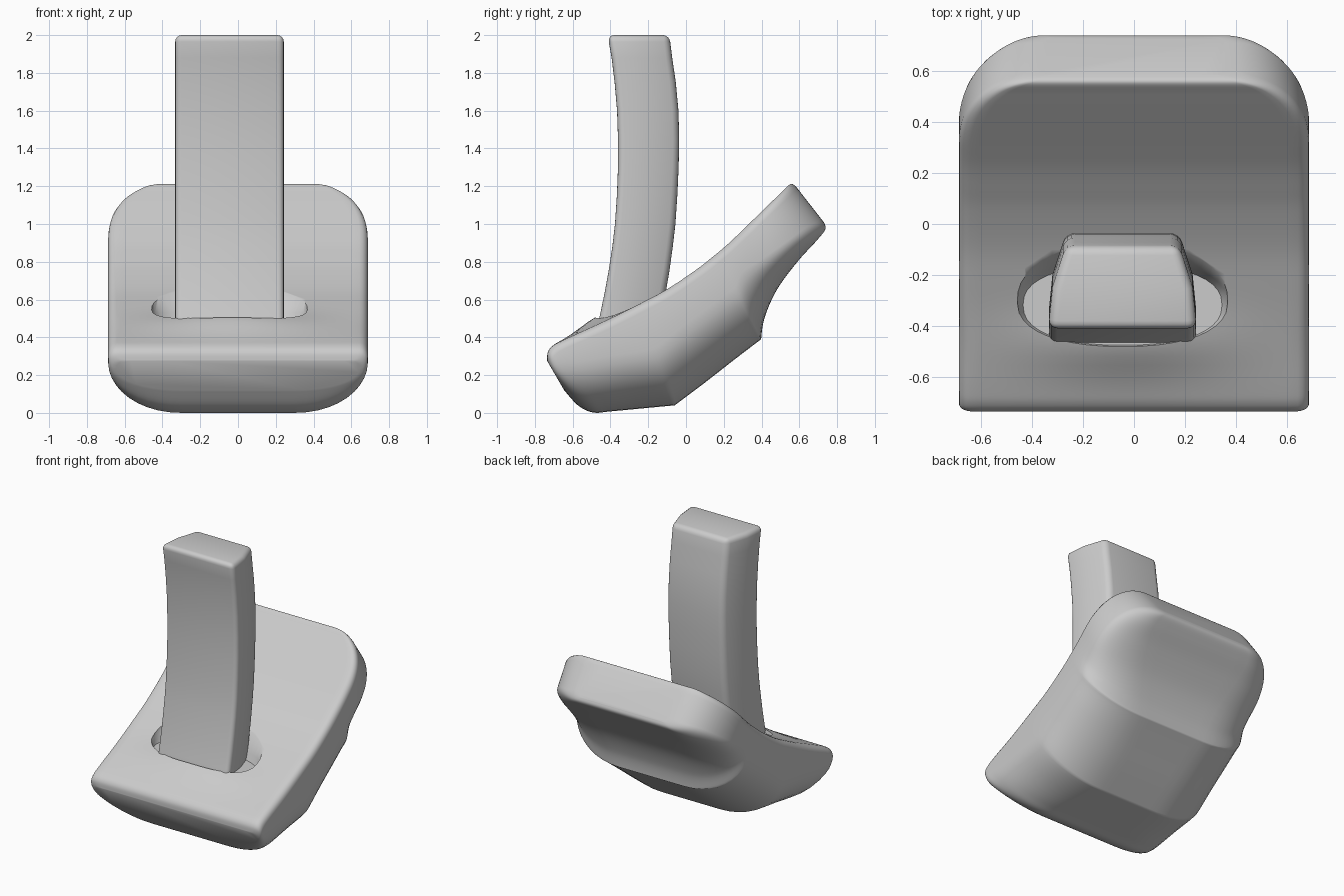
import bpy, bmesh
from math import sin, cos, pi, exp, radians, copysign
from mathutils import Vector

if "Cube" in bpy.data.objects:
    bpy.data.objects.remove(bpy.data.objects["Cube"])


def loft(name, rings):
    """Skin a list of equal closed rings and cap both ends."""
    bm = bmesh.new()
    rows = [[bm.verts.new(p) for p in ring] for ring in rings]
    n = len(rows[0])
    for a, b in zip(rows, rows[1:]):
        for i in range(n):
            j = (i + 1) % n
            bm.faces.new((a[i], a[j], b[j], b[i]))
    bm.faces.new(rows[0][::-1])
    bm.faces.new(rows[-1])
    bmesh.ops.recalc_face_normals(bm, faces=bm.faces[:])
    mesh = bpy.data.meshes.new(name)
    bm.to_mesh(mesh)
    bm.free()
    obj = bpy.data.objects.new(name, mesh)
    bpy.context.collection.objects.link(obj)
    return obj


def finish(obj, angle):
    """Apply modifiers and smooth the shading."""
    bpy.ops.object.select_all(action='DESELECT')
    obj.select_set(True)
    bpy.context.view_layer.objects.active = obj
    for mod in list(obj.modifiers):
        bpy.ops.object.modifier_apply(modifier=mod.name)
    bpy.ops.object.shade_smooth_by_angle(angle=radians(angle))


# Base stations: top y, z, bottom y, z, lower corner width and depth
STATIONS = [
    (-.735, .275, -.645, .12, .36, .13),
    (-.732, .32, -.57, .038, .38, .25),
    (-.705, .355, -.49, .002, .38, .31),
    (-.64, .39, -.40, .008, .39, .31),
    (-.45, .475, -.25, .022, .42, .31),
    (-.25, .575, -.06, .04, .45, .32),
    (-.10, .655, .10, .16, .45, .32),
    (.05, .755, .26, .285, .44, .31),
    (.14, .825, .398, .39, .42, .30),
    (.22, .892, .415, .50, .40, .27),
    (.30, .968, .48, .65, .36, .18),
    (.42, 1.085, .59, .80, .28, .12),
    (.51, 1.172, .69, .91, .18, .09),
    (.555, 1.212, .737, .97, .10, .06),
    (.585, 1.195, .733, 1.005, .06, .04),
]
CREASES = (5, 8)     # belly corners stay crisp
HALF, FILLET = .687, .045


def rounded(distance, length, start):
    """Half width growing along a full quarter curve away from an end."""
    d = min(distance / length, 1)
    return start + (HALF - start) * (1 - (1 - d) ** 2.2) ** (1 / 2.2)


def middle(s):
    return Vector((s[0] + s[2], s[1] + s[3])) / 2


def base_ring(s):
    top, bottom = Vector(s[0:2]), Vector(s[2:4])
    rx, rv = s[4], s[5]
    depth = (bottom - top).length
    down = (bottom - top) / depth
    mid = middle(s)
    w = min(rounded((mid - middle(STATIONS[-1])).length, .41, .36),
            rounded((mid - middle(STATIONS[0])).length, .07, .645))
    half = [((w - FILLET) * i / 18, 0) for i in range(1, 18)]
    for k in range(5):
        a = k / 4 * pi / 2
        half.append((w - FILLET * (1 - sin(a)), FILLET * (1 - cos(a))))
    for k in range(11):
        a = k / 10 * pi / 2
        half.append((w - rx * (1 - cos(a)), depth - rv * (1 - sin(a))))
    half += [((w - rx) * k / 4, depth) for k in (3, 2, 1)]
    outline = [(0, 0)] + half + [(0, depth)] + [(-u, v) for u, v in half[::-1]]
    ring = []
    for u, v in outline:
        p = top + down * v
        # raised lip in front of the socket
        lip = 0
        if v == 0:
            lip = .045 * exp(-((u + .04) / .38) ** 2 - ((p.x + .47) / .12) ** 2)
        ring.append((u, p.x, p.y + lip))
    return ring


def tangent(i):
    a = STATIONS[max(i - 1, 0)]
    b = STATIONS[min(i + 1, len(STATIONS) - 1)]
    t = [(q - p) / 2 for p, q in zip(a, b)]
    if i in CREASES:
        t[2:4] = 0, 0
    return t


def between(i, t):
    """Smooth blend from station i to the next one."""
    h = t * t * (3 - 2 * t)
    m, n = t * (1 - t) ** 2, t * t * (t - 1)
    return [p + (q - p) * h + a * m + b * n for p, q, a, b in
            zip(STATIONS[i], STATIONS[i + 1], tangent(i), tangent(i + 1))]


STEPS = 6
rings = [base_ring(between(i, k / STEPS))
         for i in range(len(STATIONS) - 1) for k in range(STEPS)]
rings.append(base_ring(STATIONS[-1]))
base = loft("base", rings)


def oval(a, radius):
    """One coordinate of a slightly squared ellipse."""
    return radius * copysign(abs(a) ** .85, a)


# Oval socket: level floor, steep front wall, sloping back wall
SOCKET = [(.48, -.475, -.16, .39), (.53, -.486, -.14, .41),
          (.70, -.49, -.06, .43), (1.1, -.49, -.06, .43)]
cutter_rings = []
for z, front, back, rx in SOCKET:
    cutter_rings.append([(-.045 + oval(cos(i * pi / 20), rx),
                          (front + back) / 2
                          + oval(sin(i * pi / 20), (back - front) / 2), z)
                         for i in range(40)])
cutter = loft("socket_cutter", cutter_rings)
cutter.hide_render = True
cut = base.modifiers.new("socket", 'BOOLEAN')
cut.operation = 'DIFFERENCE'
cut.solver = 'EXACT'
cut.object = cutter
finish(base, 58)
bpy.data.objects.remove(cutter)

# Curved upright handle: z, front y, back y
HANDLE = [
    (.40, -.485, -.15), (.52, -.455, -.128), (.64, -.43, -.107),
    (.75, -.41, -.088), (.88, -.39, -.07), (1.0, -.376, -.056),
    (1.15, -.366, -.046), (1.3, -.36, -.039), (1.45, -.36, -.036),
    (1.6, -.365, -.04), (1.75, -.378, -.054), (1.88, -.394, -.073),
    (2.0, -.415, -.088),
]
SECTION = [(.291, 0), (.275, .5), (.222, 1)]
rings = []
for z, front, back in HANDLE:
    side = [(u, front + (back - front) * v) for u, v in SECTION]
    rings.append([(-.045 + u, y, z) for u, y in side]
                 + [(-.045 - u, y, z) for u, y in side[::-1]])
handle = loft("handle", rings)
bevel = handle.modifiers.new("soft_edges", 'BEVEL')
bevel.width = .035
bevel.segments = 4
bevel.limit_method = 'ANGLE'
bevel.angle_limit = radians(40)
finish(handle, 45)
